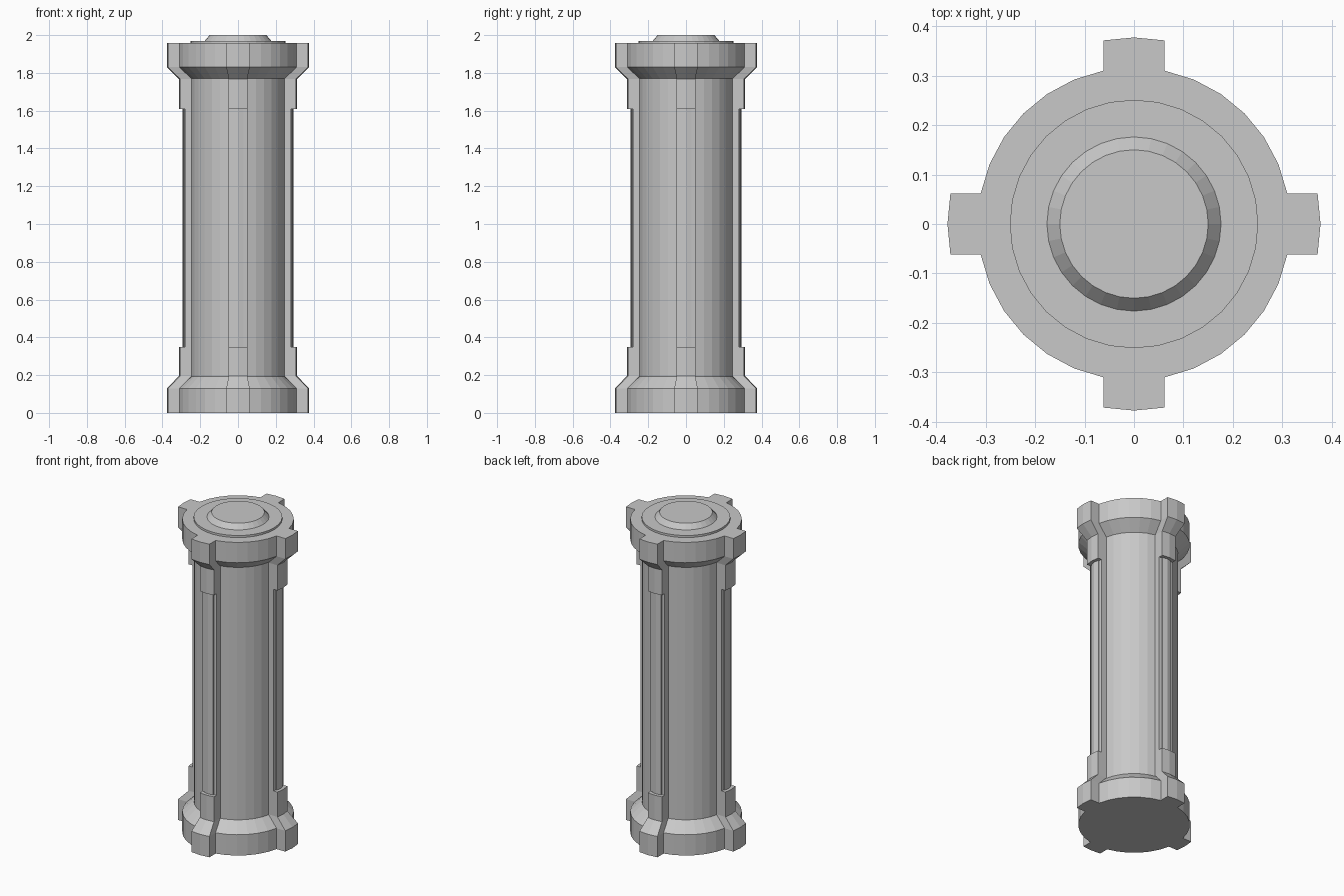
import bpy, bmesh, math
from mathutils import Matrix

if "Cube" in bpy.data.objects:
    bpy.data.objects.remove(bpy.data.objects["Cube"])

grey = bpy.data.materials.new("plain grey")
grey.diffuse_color = (0.58, 0.58, 0.58, 1)
grey.use_nodes = True
grey.node_tree.nodes["Principled BSDF"].inputs["Base Color"].default_value = grey.diffuse_color


def finish(name, bm):
    bmesh.ops.recalc_face_normals(bm, faces=bm.faces)
    me = bpy.data.meshes.new(name)
    bm.to_mesh(me)
    bm.free()
    me.materials.append(grey)
    ob = bpy.data.objects.new(name, me)
    bpy.context.collection.objects.link(ob)
    return ob


def loft(rings):
    """Join equal-length rings of points and cap both ends."""
    bm = bmesh.new()
    vs = [[bm.verts.new(p) for p in ring] for ring in rings]
    n = len(vs[0])
    for a, b in zip(vs, vs[1:]):
        for i in range(n):
            j = (i + 1) % n
            bm.faces.new((a[i], a[j], b[j], b[i]))
    bm.faces.new(vs[0])
    bm.faces.new(vs[-1])
    return bm


def circle(r, z, n=32):
    return [(r * math.cos(2 * math.pi * i / n), r * math.sin(2 * math.pi * i / n), z)
            for i in range(n)]


# Flanged column with stepped top and raised button
profile = [(0.316, 0), (0.316, 0.13), (0.25, 0.192), (0.25, 1.77), (0.316, 1.83),
           (0.316, 1.957), (0.251, 1.957), (0.251, 1.97), (0.176, 1.97), (0.15, 2.0)]
finish("column", loft([circle(r, z) for r, z in profile]))


def rib_ring(w, inner, outer, z):
    """Cross-section of a rib with a slightly peaked outer face."""
    side = outer - 0.006
    return [(inner, -w, z), (side, -w, z), (outer, 0, z), (side, w, z), (inner, w, z)]


# Half width, inner reach, outer reach, height
rib = [(0.062, 0.31, 0.377, 0), (0.062, 0.31, 0.377, 0.13),
       (0.049, 0.245, 0.313, 0.195), (0.049, 0.245, 0.313, 0.35),
       (0.049, 0.245, 0.286, 0.35), (0.049, 0.245, 0.286, 1.61),
       (0.049, 0.245, 0.313, 1.61), (0.049, 0.245, 0.313, 1.768),
       (0.062, 0.31, 0.377, 1.83), (0.062, 0.31, 0.377, 1.957)]
strip = [(0.03, 0.27, 0.294, 0.35), (0.03, 0.27, 0.294, 1.61)]

# Four ribs, each with a thin raised strip
for k in range(4):
    turn = Matrix.Rotation(k * math.pi / 2, 4, 'Z')
    for name, rows in (("rib", rib), ("rib_strip", strip)):
        bm = loft([rib_ring(*row) for row in rows])
        bm.transform(turn)
        finish(name, bm)
